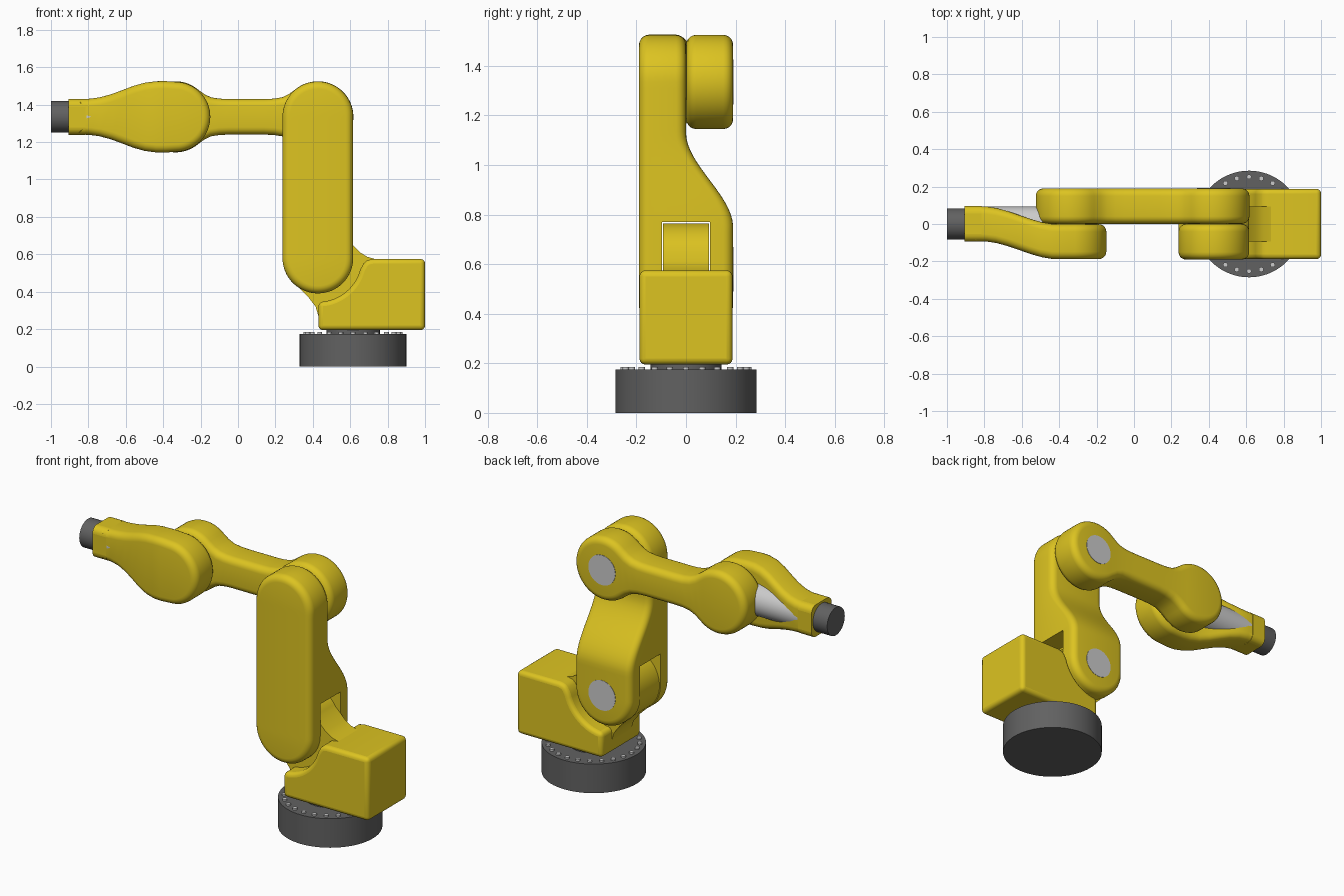
import bpy, bmesh
from math import sin, cos, pi, radians
from mathutils import Vector, Matrix

if "Cube" in bpy.data.objects:
    bpy.data.objects.remove(bpy.data.objects["Cube"])


def material(name, rgb):
    m = bpy.data.materials.new(name)
    m.diffuse_color = (*rgb, 1)
    m.use_nodes = True
    m.node_tree.nodes["Principled BSDF"].inputs["Base Color"].default_value = m.diffuse_color
    return m


YELLOW = material("yellow_paint", (0.72, 0.55, 0.015))
DARK = material("dark_metal", (0.12, 0.12, 0.12))
JX, LOW_Z, TOP_Z = 0.427, 0.58, 1.335     # joint axes


def finish(name, bm, mat=None):
    bmesh.ops.recalc_face_normals(bm, faces=bm.faces)
    me = bpy.data.meshes.new(name)
    bm.to_mesh(me)
    bm.free()
    ob = bpy.data.objects.new(name, me)
    bpy.context.collection.objects.link(ob)
    if mat:
        me.materials.append(mat)
    return smooth(ob)


def activate(ob):
    bpy.ops.object.select_all(action='DESELECT')
    ob.select_set(True)
    bpy.context.view_layer.objects.active = ob


def smooth(ob):
    activate(ob)
    bpy.ops.object.shade_smooth_by_angle(angle=radians(32))
    return ob


def apply_mod(ob, kind, **settings):
    activate(ob)
    mod = ob.modifiers.new(kind, kind)
    for k, v in settings.items():
        setattr(mod, k, v)
    bpy.ops.object.modifier_apply(modifier=mod.name)


def step(t):
    t = min(1, max(0, t))
    return t * t * (3 - 2 * t)


def arc(cx, cy, r, a, b, n):
    return [(cx + r * cos(radians(a + (b - a) * i / n)),
             cy + r * sin(radians(a + (b - a) * i / n))) for i in range(n + 1)]


def pad(name, half, place, front, back, r=0.04, steps=5):
    """Soft-edged link: symmetric outline (s, h) between two y surfaces."""
    loop = [Vector(p) for p in half] + [Vector((s, -h)) for s, h in half[-2:0:-1]]
    n, m = len(loop), len(half) - 1
    flip = 1 if half[-1][0] > half[0][0] else -1
    normals = []
    for i in range(n):
        t = (loop[(i + 1) % n] - loop[i]).normalized() + (loop[i] - loop[i - 1]).normalized()
        normals.append(Vector((-t.y, t.x)).normalized() * flip)
    bm = bmesh.new()
    turn = [k / steps * pi / 2 for k in range(steps + 1)]
    levels = [(a, front, 1) for a in turn] + [(a, back, -1) for a in reversed(turn)]
    rings = []
    for a, surf, sign in levels:
        ring = []
        for p, nv in zip(loop, normals):
            q = p - nv * r * (1 - sin(a))
            ring.append(bm.verts.new(place(q.x, q.y, surf(q.x) + sign * r * (1 - cos(a)))))
        rings.append(ring)
    for A, B in zip(rings, rings[1:]):
        for i in range(n):
            j = (i + 1) % n
            bm.faces.new((A[i], A[j], B[j], B[i]))
    for R in (rings[0], rings[-1]):
        for i in range(m):
            ids = dict.fromkeys((i, i + 1, (n - i - 1) % n, (n - i) % n))
            bm.faces.new([R[k] for k in ids])
    return finish(name, bm, YELLOW)


def prism(name, pts, y0, y1):
    bm = bmesh.new()
    f = bm.faces.new([bm.verts.new((x, y0, z)) for x, z in pts])
    ext = bmesh.ops.extrude_face_region(bm, geom=[f])
    bmesh.ops.translate(bm, vec=(0, y1 - y0, 0),
                        verts=[v for v in ext['geom'] if isinstance(v, bmesh.types.BMVert)])
    return finish(name, bm, YELLOW)


def cylinder(bm, center, r, depth, axis='Z', seg=48):
    rot = {'Z': Matrix(), 'X': Matrix.Rotation(pi / 2, 4, 'Y'), 'Y': Matrix.Rotation(pi / 2, 4, 'X')}[axis]
    bmesh.ops.create_cone(bm, cap_ends=True, segments=seg, radius1=r, radius2=r, depth=depth,
                          matrix=Matrix.Translation(center) @ rot)


def rod(name, center, r, depth, axis, mat=None, seg=48):
    bm = bmesh.new()
    cylinder(bm, center, r, depth, axis, seg)
    return finish(name, bm, mat)


def box(name, lo, hi, mat=None):
    lo, hi = Vector(lo), Vector(hi)
    bm = bmesh.new()
    bmesh.ops.create_cube(bm, size=1, matrix=Matrix.Translation((lo + hi) / 2)
                          @ Matrix.Diagonal((*(hi - lo), 1)))
    return finish(name, bm, mat)


# round base, neck and ring of bolts
rod("base", (0.615, 0, 0.0875), 0.285, 0.175, 'Z', DARK, 72)
rod("base_neck", (0.615, 0, 0.19), 0.143, 0.04, 'Z', DARK)
bm = bmesh.new()
for i in range(24):
    a = 2 * pi * i / 24
    cylinder(bm, (0.615 + 0.252 * cos(a), 0.252 * sin(a), 0.178), 0.013, 0.014, 'Z', 12)
finish("base_bolts", bm)

# shoulder housing with a concave cradle around the lower joint
body = prism("shoulder_housing",
             [(0.43, 0.195), (0.43, 0.345)] + arc(JX, LOW_Z, 0.235, -80, -15, 14)
             + [(0.672, 0.552), (0.69, 0.568), (0.72, 0.575), (1.0, 0.575), (1.0, 0.195)],
             -0.188, 0.188)
apply_mod(body, 'BEVEL', width=0.025, segments=4, limit_method='ANGLE',
          angle_limit=radians(40), use_clamp_overlap=False)
smooth(body)

# central lug that fits in the lower arm's slot
prism("shoulder_lug",
      [(0.75, 0.23), (0.435, 0.23), (0.43, 0.27), (0.415, 0.32), (0.375, 0.372)]
      + arc(JX, LOW_Z, 0.185, 225, 30, 36)
      + [(0.617, 0.645), (0.65, 0.612), (0.69, 0.587), (0.75, 0.57)], -0.093, 0.093)

# lower arm: wide at the bottom, half width at the top, with a slot
R = 0.189
ends = arc(0, 0, R, -90, 0, 16)
half = ([(LOW_Z + y, x) for x, y in ends]
        + [(LOW_Z + (TOP_Z - LOW_Z) * i / 30, R) for i in range(1, 30)]
        + [(TOP_Z - y, x) for x, y in reversed(ends)])
half[0], half[-1] = (LOW_Z - R, 0), (TOP_Z + R, 0)
lower = pad("lower_arm", half, lambda s, h, y: (JX + h, y, s),
            lambda s: -0.19, lambda s: 0.19 * step((1.13 - s) / 0.38))
slot = box("slot_cutter", (0.1, -0.096, 0.2), (0.8, 0.096, 0.77))
slot.hide_render = True
apply_mod(lower, 'BOOLEAN', object=slot, operation='DIFFERENCE', solver='EXACT')
bpy.data.objects.remove(slot)
smooth(lower)

# upper arm: two round ends joined by a narrower bar
side = arc(JX, 0, 0.19, 0, 130, 22) + [(0.27, 0.12), (0.235, 0.104), (0.19, 0.097), (0.14, 0.095)]
half = side + [(0.092 - s, h) for s, h in reversed(side)]
along_x = lambda s, h, y: (s, y, TOP_Z + h)
pad("upper_arm", half, along_x, lambda s: 0.001, lambda s: 0.19)

# forearm: bulb that sweeps towards the centre line at the wrist
shift = lambda s: 0.095 * step((-0.41 - s) / 0.4)
half = arc(-0.335, 0, 0.187, 0, 84, 15) + [
    (-0.39, 0.191), (-0.44, 0.19), (-0.5, 0.182), (-0.56, 0.165), (-0.62, 0.142),
    (-0.68, 0.12), (-0.74, 0.104), (-0.79, 0.097), (-0.83, 0.095), (-0.86, 0.094), (-0.86, 0)]
pad("forearm", half, along_x, lambda s: -0.188 + shift(s), lambda s: -0.001 + shift(s))

# grey tube beside the forearm, wrist collar and tool flange
rod("wrist_tube", (-0.65, 0, TOP_Z), 0.094, 0.32, 'X')
collar = box("wrist_collar", (-0.905, -0.094, TOP_Z - 0.096), (-0.815, 0.097, TOP_Z + 0.096), YELLOW)
bm = bmesh.new()
bm.from_mesh(collar.data)
edges = [e for e in bm.edges if abs(e.verts[0].co.x - e.verts[1].co.x) > 0.01]
bmesh.ops.bevel(bm, geom=edges, offset=0.04, segments=6, profile=0.5, affect='EDGES')
bm.to_mesh(collar.data)
bm.free()
smooth(collar)
rod("tool_flange", (-0.945, 0, TOP_Z), 0.084, 0.11, 'X', DARK)

# flush joint caps on the back
for name, z in (("lower_joint_cap", LOW_Z), ("upper_joint_cap", TOP_Z)):
    rod(name, (JX, 0.187, z), 0.09, 0.01, 'Y')
